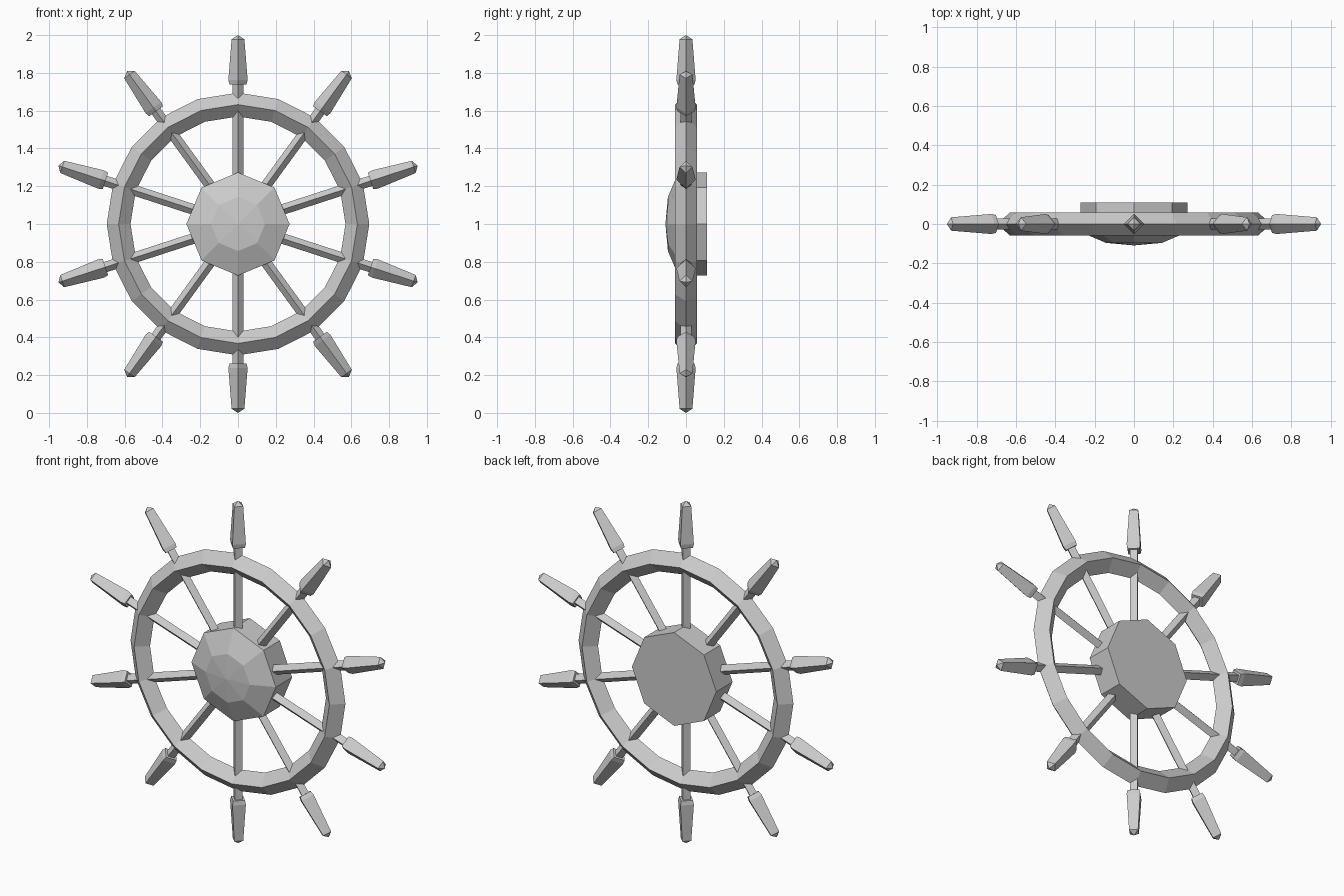
import bpy, bmesh
from math import sin, cos, pi
from mathutils import Matrix

if "Cube" in bpy.data.objects:
    bpy.data.objects.remove(bpy.data.objects["Cube"])

CENTRE = Matrix.Translation((0, 0, 1))


def lathe(name, profile, sides, matrix, closed=False):
    """Revolve (radius, height) points about local z; radius 0 makes a pole."""
    bm = bmesh.new()
    rings = []
    for r, h in profile:
        if r == 0:
            rings.append([bm.verts.new((0, 0, h))] * sides)
        else:
            rings.append([bm.verts.new((r * cos(2 * pi * i / sides),
                                        r * sin(2 * pi * i / sides), h))
                          for i in range(sides)])
    pairs = list(zip(rings, rings[1:]))
    if closed:
        pairs.append((rings[-1], rings[0]))
    for a, b in pairs:
        for i in range(sides):
            j = (i + 1) % sides
            bm.faces.new(list(dict.fromkeys((a[i], a[j], b[j], b[i]))))
    if not closed:
        for ring in (rings[0], rings[-1]):
            if ring[0] is not ring[1]:
                bm.faces.new(ring)
    bmesh.ops.recalc_face_normals(bm, faces=bm.faces)
    mesh = bpy.data.meshes.new(name)
    bm.to_mesh(mesh)
    bm.free()
    obj = bpy.data.objects.new(name, mesh)
    obj.matrix_world = matrix
    bpy.context.collection.objects.link(obj)
    return obj


# Wheel axis: local z points to the front (-y)
AXIS = CENTRE @ Matrix.Rotation(pi / 2, 4, 'X')

# Rim: 20-sided ring with a diamond cross-section
lathe("rim", [(0.695, 0), (0.632, 0.058), (0.569, 0), (0.632, -0.058)],
      20, AXIS, closed=True)

# Hub: octagonal block with a shallow faceted dome on the front
lathe("hub", [(0.273, -0.11), (0.273, 0.04), (0.143, 0.096), (0, 0.109)],
      8, AXIS)

# Ten spokes, each with a tapered four-sided grip outside the rim
for k in range(10):
    turn = CENTRE @ Matrix.Rotation(k * 2 * pi / 10, 4, 'Y')
    lathe(f"spoke_{k + 1}", [(0.028, 0.15), (0.028, 0.76)], 4, turn)
    lathe(f"handle_{k + 1}", [(0.045, 0.738), (0.051, 0.762),
                              (0.034, 0.978), (0, 1.0)], 4, turn)
